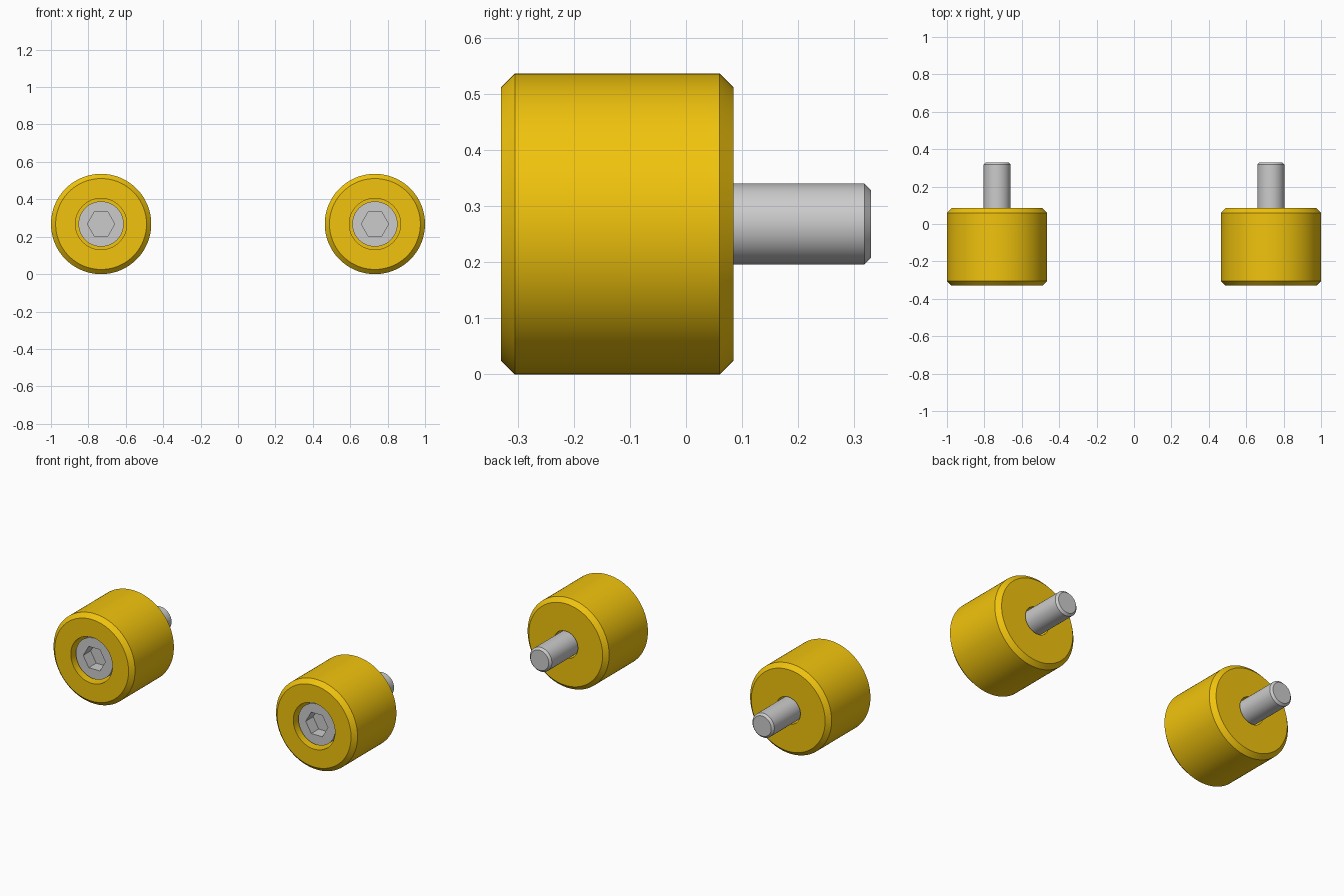
import bpy, bmesh, math

if "Cube" in bpy.data.objects:
    bpy.data.objects.remove(bpy.data.objects["Cube"])

SEGS = 96
AXIS_X, AXIS_Z = 0.732, 0.268


def ring_radius(r, a, hexagonal):
    """Radius at angle a; r is the corner radius for a hexagon."""
    if not hexagonal:
        return r
    return r * math.cos(math.pi / 6) / math.cos(a % (math.pi / 3) - math.pi / 6)


def lathe(name, profile, x, closed, material=None):
    """Revolve (y, radius, hexagonal) points about a y-parallel axis."""
    bm = bmesh.new()
    rings = []
    for y, r, hexa in profile:
        ring = []
        for i in range(SEGS):
            a = 2 * math.pi * i / SEGS
            q = ring_radius(r, a, hexa)
            ring.append(bm.verts.new((q * math.cos(a), y, q * math.sin(a))))
        rings.append(ring)
    pairs = list(zip(rings, rings[1:]))
    if closed:
        pairs.append((rings[-1], rings[0]))
    else:
        bm.faces.new(rings[0])
        bm.faces.new(rings[-1])
    for a, b in pairs:
        for i in range(SEGS):
            j = (i + 1) % SEGS
            bm.faces.new((a[i], a[j], b[j], b[i]))
    bmesh.ops.recalc_face_normals(bm, faces=bm.faces)
    mesh = bpy.data.meshes.new(name)
    bm.to_mesh(mesh)
    bm.free()
    obj = bpy.data.objects.new(name, mesh)
    obj.location = (x, 0, AXIS_Z)
    bpy.context.collection.objects.link(obj)
    if material:
        mesh.materials.append(material)
    bpy.ops.object.select_all(action='DESELECT')
    obj.select_set(True)
    bpy.context.view_layer.objects.active = obj
    bpy.ops.object.shade_smooth_by_angle(angle=math.radians(25))
    return obj


yellow = bpy.data.materials.new("yellow")
yellow.diffuse_color = (0.88, 0.55, 0.004, 1)
yellow.use_nodes = True
yellow.node_tree.nodes["Principled BSDF"].inputs["Base Color"].default_value = yellow.diffuse_color

# Chamfered bumper with counterbore and clearance hole
bumper = [(-0.33, 0.137, 0), (-0.33, 0.243, 0), (-0.305, 0.268, 0),
          (0.06, 0.268, 0), (0.085, 0.243, 0), (0.085, 0.08, 0),
          (-0.16, 0.08, 0), (-0.16, 0.137, 0)]

# Socket-head screw: hex socket, head, shank, chamfered tip
screw = [(-0.235, 0.073, 1), (-0.305, 0.073, 1), (-0.305, 0.121, 0),
         (-0.16, 0.121, 0), (-0.16, 0.072, 0), (0.318, 0.072, 0),
         (0.33, 0.060, 0)]

for side, x in (("left", -AXIS_X), ("right", AXIS_X)):
    lathe("bumper_" + side, bumper, x, True, yellow)
    lathe("screw_" + side, screw, x, False)
